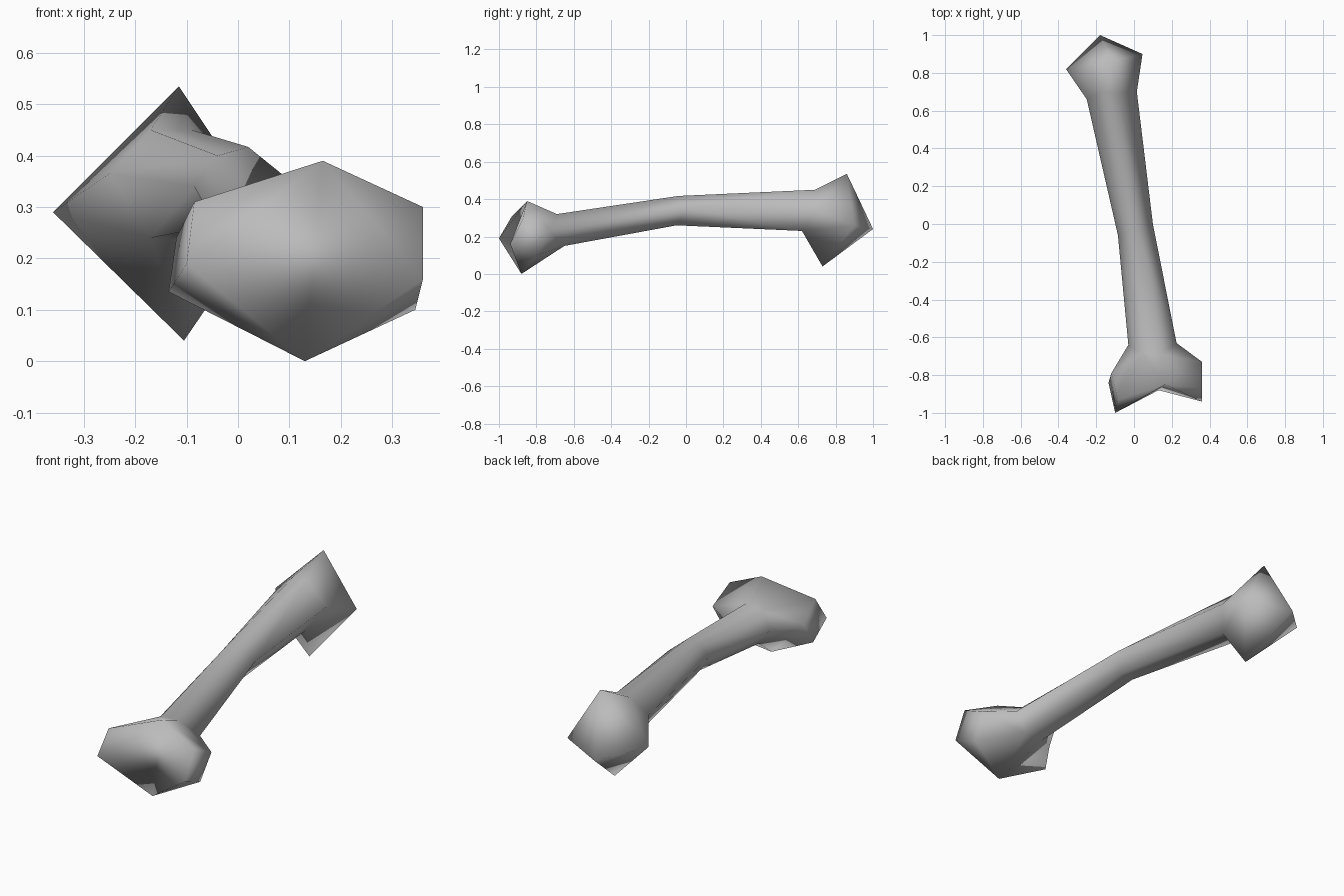
import bpy
import bmesh

cube = bpy.data.objects.get("Cube")
if cube:
    bpy.data.objects.remove(cube, do_unlink=True)

mat = bpy.data.materials.new("bone_grey")
mat.use_nodes = True
grey = (0.5, 0.5, 0.5, 1)
mat.diffuse_color = grey
bsdf = next(n for n in mat.node_tree.nodes if n.type == 'BSDF_PRINCIPLED')
bsdf.inputs["Base Color"].default_value = grey

bm = bmesh.new()


def loop(points):
    return [bm.verts.new(p) for p in points]


def bridge(ring, rim, match):
    """Join a ring to a rim; match gives the rim corner for each ring corner."""
    for i in range(len(ring)):
        j = (i + 1) % len(ring)
        a, b = match[i], match[j]
        steps = (b - a) % len(rim)
        far = [rim[(a + k) % len(rim)] for k in range(steps, -1, -1)]
        bm.faces.new([ring[i], ring[j]] + far)


def fan(tip, corners):
    for a, b in zip(corners, corners[1:] + corners[:1]):
        bm.faces.new((tip, a, b))


# Shaft sections: left, top pair, right, bottom pair
front_neck = loop([(-.03, -.64, .24), (.04, -.68, .31), (.14, -.69, .32),
                   (.225, -.63, .24), (.15, -.65, .15), (.04, -.65, .155)])
middle = loop([(-.085, -.06, .34), (-.04, -.05, .40), (.02, -.04, .417),
               (.10, 0, .35), (.05, -.05, .26), (-.04, -.06, .265)])
back_neck = loop([(-.25, .66, .365), (-.17, .70, .45), (-.09, .69, .45),
                  (.015, .70, .34), (-.05, .62, .23), (-.17, .62, .24)])
straight = list(range(6))
bridge(front_neck, middle, straight)
bridge(middle, back_neck, straight)

# Two-lobed front knob with a notch running from its top to its bottom
rim = loop([(-.12, -.79, .24), (-.085, -.93, .31), (.165, -.85, .39),
            (.36, -.87, .30), (.36, -.73, .23), (.345, -.80, .10),
            (.13, -.88, 0), (-.135, -.84, .135)])
bridge(front_neck, rim, [0, 1, 2, 4, 5, 6])
tip_a, tip_b = loop([(-.10, -1, .19), (.36, -.94, .16)])
fan(tip_a, [rim[i] for i in (6, 7, 0, 1, 2)])
fan(tip_b, rim[2:7])

# Pointed back knob
back_rim = loop([(-.36, .82, .29), (-.115, .86, .535),
                 (.045, .90, .26), (-.105, .73, .04)])
bridge(back_neck, back_rim, [0, 1, 1, 2, 3, 3])
fan(loop([(-.18, 1, .24)])[0], back_rim)

bmesh.ops.triangulate(bm, faces=bm.faces[:])
bmesh.ops.recalc_face_normals(bm, faces=bm.faces[:])
for f in bm.faces:
    f.smooth = True

mesh = bpy.data.meshes.new("bone")
bm.to_mesh(mesh)
bm.free()
mesh.materials.append(mat)
bpy.context.collection.objects.link(bpy.data.objects.new("bone", mesh))
